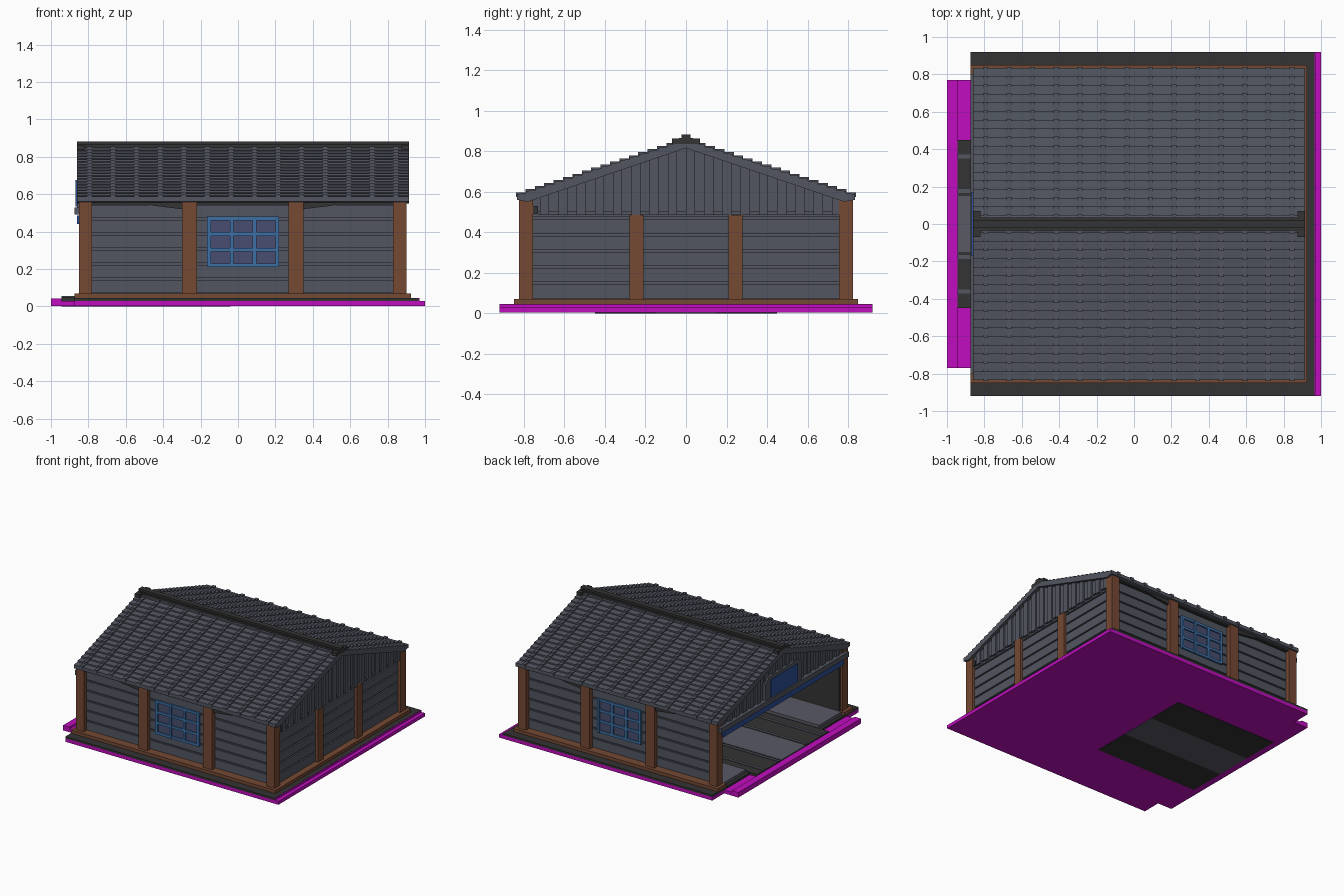
import bpy, bmesh
from mathutils import Vector

cube = bpy.data.objects.get("Cube")
if cube:
    bpy.data.objects.remove(cube, do_unlink=True)


def material(name, r, g, b):
    m = bpy.data.materials.new(name)
    m.use_nodes = True
    m.diffuse_color = (r, g, b, 1)
    m.node_tree.nodes["Principled BSDF"].inputs["Base Color"].default_value = (r, g, b, 1)
    return m


GREY = material("slate grey", .084, .093, .117)
FLOOR = material("floor grey", .1, .1, .13)
DARK = material("charcoal", .033, .033, .033)
BROWN = material("brown wood", .178, .066, .033)
MAGENTA = material("magenta", .53, .004, .52)
BLUE = material("window blue", .045, .156, .37)
PANE = material("pane violet", .065, .076, .16)
NAVY = material("deep blue", .025, .08, .33)


def finish(name, bm, mat):
    bmesh.ops.recalc_face_normals(bm, faces=bm.faces)
    me = bpy.data.meshes.new(name)
    bm.to_mesh(me)
    bm.free()
    me.materials.append(mat)
    ob = bpy.data.objects.new(name, me)
    bpy.context.collection.objects.link(ob)
    return ob


def boxes(name, mat, bounds):
    """One object from many (x0, x1, y0, y1, z0, z1) boxes."""
    bm = bmesh.new()
    for x0, x1, y0, y1, z0, z1 in bounds:
        vs = bmesh.ops.create_cube(bm, size=1)["verts"]
        for v in vs:
            v.co = Vector(((x0 + x1) / 2 + v.co.x * (x1 - x0),
                           (y0 + y1) / 2 + v.co.y * (y1 - y0),
                           (z0 + z1) / 2 + v.co.z * (z1 - z0)))
    return finish(name, bm, mat)


def prism(name, mat, profile, lo, hi, along="x"):
    """Extrude a (side, z) profile along x or y."""
    bm = bmesh.new()
    pt = (lambda t, a, z: (t, a, z)) if along == "x" else (lambda t, a, z: (a, t, z))
    face = bm.faces.new([bm.verts.new(pt(lo, a, z)) for a, z in profile])
    ext = bmesh.ops.extrude_face_region(bm, geom=[face])
    step = Vector(pt(hi - lo, 0, 0))
    for g in ext["geom"]:
        if isinstance(g, bmesh.types.BMVert):
            g.co += step
    return finish(name, bm, mat)


def mirror_y(bounds):
    return bounds + [(a, b, -d, -c, e, f) for a, b, c, d, e, f in bounds]


# Base plate, threshold tab and plinth
boxes("base_plate", MAGENTA, [(-.875, 1, -.92, .92, .003, .03),
                              (-1, -.875, -.77, .77, .003, .03),
                              (-1, -.945, -.77, .77, .03, .043),
                              (.965, .97, -.92, .92, .03, .044)])
boxes("plinth", DARK, [(-.875, .965, -.92, .92, .03, .045)])
boxes("sill", BROWN, mirror_y([(-.875, .925, .74, .85, .045, .07)])
      + [(.83, .925, -.74, .74, .045, .07)])

# Garage floor with two tracks running in from the opening
boxes("floor_sides", FLOOR, mirror_y([(-.85, .83, .46, .74, .045, .068)])
      + [(-.04, .83, -.46, .46, .045, .06)])
boxes("tracks", DARK, mirror_y([(-.945, -.04, .15, .45, 0, .05)]))
boxes("track_middle", FLOOR, [(-.945, -.04, -.15, .15, 0, .052)])
boxes("track_rails", GREY, mirror_y([(-.945, -.04, y, y + .022, .05, .055)
                                     for y in (.165, .35)]))

# Posts
post_x = [(-.85, -.78), (-.30, -.22), (.27, .35), (.83, .90)]
boxes("side_posts", BROWN, mirror_y([(a, b, .755, .825, .07, .565) for a, b in post_x]))
boxes("end_posts", BROWN, mirror_y([(.83, .90, .21, .28, .07, .485)]))

# Walls: backing, lining and horizontal planks
boxes("wall_backing", GREY, mirror_y([(-.83, .87, .755, .778, .07, .56)])
      + [(.84, .868, -.76, .76, .07, .5)])
boxes("inner_lining", DARK, mirror_y([(-.83, .84, .74, .755, .068, .56)])
      + [(.825, .84, -.74, .74, .06, .5)])
PITCH = .08
rows = [.074 + i * PITCH for i in range(6)]
boxes("side_planks", GREY, mirror_y([(-.82, .86, .77, .79, z, z + PITCH - .012) for z in rows]))
boxes("end_planks", GREY, [(.86, .88, -.78, .78, z, z + PITCH - .012) for z in rows[:5]]
      + [(.86, .88, -.78, .78, rows[5], .49)])

# Windows on both long sides
W0, W1, H0, H1, BAR = -.165, .22, .21, .48, .02
boxes("window_panes", PANE, mirror_y([(W0, W1, .788, .794, H0, H1)]))
bars = []
for i in range(4):
    x = W0 + i * (W1 - W0 - BAR) / 3
    z = H0 + i * (H1 - H0 - BAR) / 3
    bars += [(x, x + BAR, .788, .806, H0, H1), (W0, W1, .788, .804, z, z + BAR)]
boxes("window_frames", BLUE, mirror_y(bars))

# Eave beams and post braces
boxes("eave_beams", DARK, mirror_y([(-.84, .89, .76, .81, .545, .566)]))
for side, y in (("front", -.81), ("back", .77)):
    for n, x, d in (("a", -.30, -1), ("b", .35, 1)):
        prism(f"{side}_brace_{n}", DARK,
              [(x, .55), (x + d * .2, .55), (x + d * .15, .538), (x, .52)],
              y, y + .04, "y")

# Stepped roof slopes with raised cover tiles
N, EAVE, X0, X1 = 18, .835, -.86, .915
RUN, RISE = EAVE / N, .0152
for side, s in (("front", -1), ("back", 1)):
    prof = []
    for i in range(N):
        y, z = EAVE - i * RUN, .588 + i * RISE
        prof += [(s * y, z - RISE * .7 if i else .56), (s * y, z)]
    prof += [(0, .588 + N * RISE), (0, .815), (s * .78, .55)]
    prism(side + "_roof", GREY, prof, X0, X1)
cover = []
for i in range(N):
    y, z = EAVE - i * RUN, .588 + i * RISE
    for c in range(14):
        x = -.808 + c * .126
        cover.append((x, x + .028, y - RUN, y + .004, z - .014, z + .009))
boxes("cover_tiles", GREY, mirror_y(cover))

# Ridge cap with end caps
boxes("ridge_cap", DARK, [(X0, X1, -.022, .022, .85, .882), (X0, X1, -.035, .035, .85, .866)]
      + mirror_y([(x, x + .04, .0, .07, .835, .862) for x in (X0, X1 - .04)]))

# Gable ends of vertical boards with a ragged lower edge
gable = []
count = 36
for i in range(count):
    w = 1.62 / count
    y = -.81 + i * w
    top = .815 - abs(y + w / 2) * .335 + .012
    bottom = (.484, .5)[i % 2] if abs(y + w / 2) < .75 else .565
    d = (.012, 0)[i % 2]
    if top > bottom:
        gable.append((.868, .885 + d, y, y + w, bottom, top))
        gable.append((-.838 - d, -.82, y, y + w, bottom, top))
boxes("gable_boards", GREY, gable)
boxes("gable_corner_braces", DARK, mirror_y([(.875, .895, .73, .757, .49, .53)]))

# Entrance lintel and blank blue plate in a frame
boxes("lintel", NAVY, [(-.86, -.815, -.76, .76, .44, .485)])
boxes("lintel_rail", GREY, [(-.873, -.83, -.8, .8, .49, .53)])
prism("plate_backing", GREY, [(-.2, .5), (.2, .5), (.23, .53), (.23, .66), (.19, .7),
                              (-.19, .7), (-.23, .66), (-.23, .53)], -.862, -.83)
boxes("blue_plate", NAVY, [(-.868, -.86, -.17, .17, .535, .675)])
